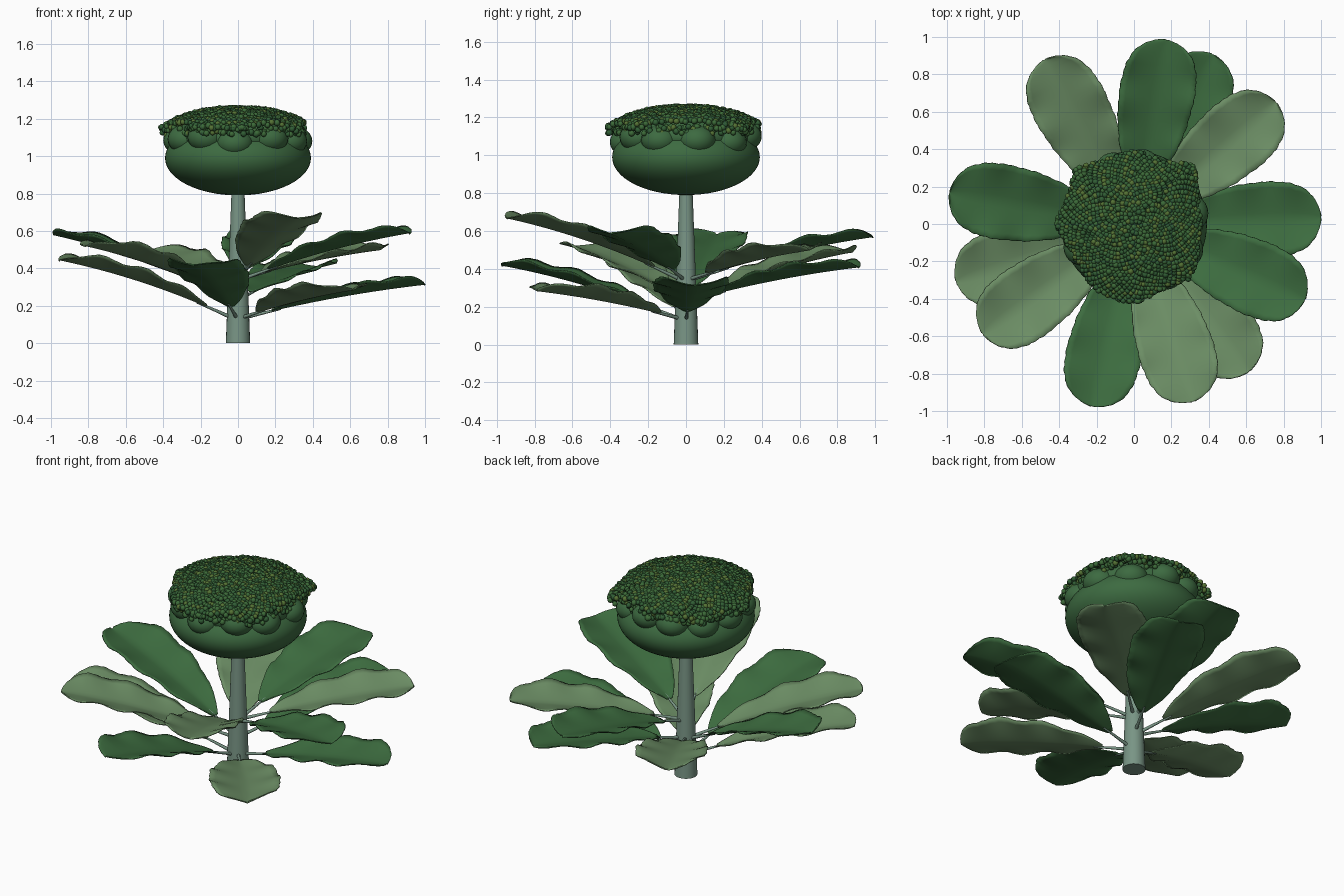
import bpy, bmesh, math, random
from mathutils import Vector, Matrix

if "Cube" in bpy.data.objects:
    bpy.data.objects.remove(bpy.data.objects["Cube"])
random.seed(4)


def mat(name, r, g, b):
    m = bpy.data.materials.new(name)
    m.diffuse_color = (r, g, b, 1)
    m.use_nodes = True
    m.node_tree.nodes["Principled BSDF"].inputs["Base Color"].default_value = m.diffuse_color
    return m


STEM = mat("stem grey green", .19, .30, .235)
LEAF_DARK = mat("leaf deep green", .046, .15, .05)
LEAF_PALE = mat("leaf pale green", .15, .27, .13)
HEAD = mat("head green", .046, .145, .052)
BEADS = [mat("bud dark green", .03, .11, .035),
         mat("bud green", .045, .145, .04),
         mat("bud olive", .09, .17, .035)]


def finish(name, bm, mats):
    for f in bm.faces:
        f.smooth = True
    me = bpy.data.meshes.new(name)
    bm.to_mesh(me)
    bm.free()
    for m in mats:
        me.materials.append(m)
    ob = bpy.data.objects.new(name, me)
    bpy.context.collection.objects.link(ob)
    return ob


def lerp_table(pts, x):
    for (x0, y0), (x1, y1) in zip(pts, pts[1:]):
        if x <= x1:
            return y0 + (y1 - y0) * (x - x0) / (x1 - x0)
    return pts[-1][1]


def ellipsoid(name, loc, scale, seg=48):
    bm = bmesh.new()
    bmesh.ops.create_uvsphere(bm, u_segments=seg, v_segments=seg // 2, radius=1,
                              matrix=Matrix.Translation(loc) @ Matrix.Diagonal((*scale, 1)))
    return finish(name, bm, [HEAD])


# Tapered stem
bm = bmesh.new()
bmesh.ops.create_cone(bm, cap_ends=True, segments=24, radius1=.065, radius2=.033, depth=.86,
                      matrix=Matrix.Translation((0, 0, .43)))
stem = finish("stem", bm, [STEM])
for p in stem.data.polygons:
    p.use_smooth = abs(p.normal.z) < .9

# Leaves: (azimuth, tip height), spiralling in three tiers
LEAVES = [(288.5, .67), (65, .41), (198, .445), (336, .59), (118.5, .49), (257, .42),
          (40.5, .50), (170.5, .58), (308, .285), (80, .57), (216, .52), (2, .315)]
TIER = [.35, .24, .14]
WIDTH = [(0, .02), (.06, .06), (.15, .105), (.27, .15), (.45, .187), (.66, .203),
         (.8, .192), (.9, .16), (.96, .108), (.99, .055), (1, .012)]


def mid_height(r, z0, z1):
    s = (r - .04) / .96
    return z0 + (z1 - z0) * (1.38 * s - .38 * s * s)


for k, (deg, z1) in enumerate(LEAVES):
    a, z0 = math.radians(deg), TIER[k % 3]
    rot = Matrix.Rotation(a, 4, 'Z')
    phase = random.uniform(0, 6)
    # Blade as a folded, rippled grid
    bm = bmesh.new()
    NT, NV = 44, 12
    rows = []
    for i in range(NT + 1):
        t = 1 - (1 - i / NT) ** 1.4
        r = .18 + .82 * t
        w = lerp_table(WIDTH, t) * (1 + .012 * math.sin(i * 2.1))
        row = []
        for j in range(NV + 1):
            v = j / NV * 2 - 1
            z = mid_height(r, z0, z1) + .26 * w * abs(v) ** 1.3
            z += .011 * v * v * math.sin(t * 21 + phase + (1.5 if v > 0 else 0)) * min(1, 4 * t)
            row.append(bm.verts.new(rot @ Vector((r, v * w, z))))
        rows.append(row)
    for p, q in zip(rows, rows[1:]):
        for j in range(NV):
            bm.faces.new((p[j], q[j], q[j + 1], p[j + 1]))
    leaf = finish(f"leaf_{k + 1}", bm, [LEAF_DARK if k % 2 else LEAF_PALE])
    sol = leaf.modifiers.new("thickness", 'SOLIDIFY')
    sol.thickness, sol.offset = .006, 0

    # Leaf stalk
    cu = bpy.data.curves.new(f"leaf_stalk_{k + 1}", 'CURVE')
    cu.dimensions, cu.bevel_depth, cu.bevel_resolution = '3D', .009, 2
    cu.use_fill_caps = True
    sp = cu.splines.new('POLY')
    sp.points.add(4)
    for i, p in enumerate(sp.points):
        r = .03 + .05 * i
        p.co = (*(rot @ Vector((r, 0, mid_height(r, z0, z1) - .002))), 1)
        p.radius = 1.2 - .15 * i
    cu.materials.append(STEM)
    bpy.context.collection.objects.link(bpy.data.objects.new(f"leaf_stalk_{k + 1}", cu))

# Head body, crown dome and the lobes round its shoulder (azimuth, height)
ellipsoid("head_body", (0, 0, .99), (.39, .39, .2), 64)
ellipsoid("head_crown", (0, 0, 1.1), (.355, .355, .145))
LOBES = [(11, 1.08), (47, 1.07), (82, 1.10), (111, 1.085), (142, 1.07), (172, 1.085),
         (204, 1.09), (236, 1.10), (267, 1.07), (304, 1.095), (333, 1.08)]
for n, (deg, z) in enumerate(LOBES):
    a = math.radians(deg)
    ellipsoid(f"head_lobe_{n + 1}", (.303 * math.cos(a), .303 * math.sin(a), z),
              (.1, .1, .08), 24)

# Buds: beads spread in a sunflower spiral out to a lumpy rim
RIM = [.37, .37, .40, .465, .39, .38, .405, .39, .39, .45, .40, .40,
       .43, .39, .375, .39, .42, .42, .44, .40, .39, .43, .40, .37]


def rim(a):
    x = math.degrees(a) % 360 / 15
    i = int(x)
    return RIM[i % 24] + (RIM[(i + 1) % 24] - RIM[i % 24]) * (x - i)


tb = bmesh.new()
bmesh.ops.create_uvsphere(tb, u_segments=10, v_segments=7, radius=1)
UNIT = [v.co.copy() for v in tb.verts]
FACES = [[v.index for v in f.verts] for f in tb.faces]
tb.free()
verts, faces, slots = [], [], []


def bead(r, a, z):
    rad, base = random.uniform(.0135, .0175), len(verts)
    c = Vector((r * math.cos(a), r * math.sin(a), z))
    verts.extend(c + rad * u for u in UNIT)
    faces.extend([base + i for i in f] for f in FACES)
    slots.extend([random.choice((0, 0, 1, 1, 1, 2))] * len(FACES))


N = 1250
for i in range(N):
    a = i * 2.399963
    q = math.sqrt((i + .5) / N)
    r = (rim(a) - .014) * q + random.uniform(-.003, .003)
    bead(r, a, 1.253 - .095 * (r / .4) ** 2.5 + random.uniform(-.007, .006))
# Hanging fringe under the rim
for i in range(280):
    a = i * 2.399963 + .4
    bead((rim(a) - .014) * random.uniform(.92, 1), a, random.uniform(1.115, 1.155))
me = bpy.data.meshes.new("buds")
me.from_pydata(verts, [], faces)
for m in BEADS:
    me.materials.append(m)
me.polygons.foreach_set("material_index", slots)
me.polygons.foreach_set("use_smooth", [True] * len(faces))
me.update()
bpy.context.collection.objects.link(bpy.data.objects.new("buds", me))
